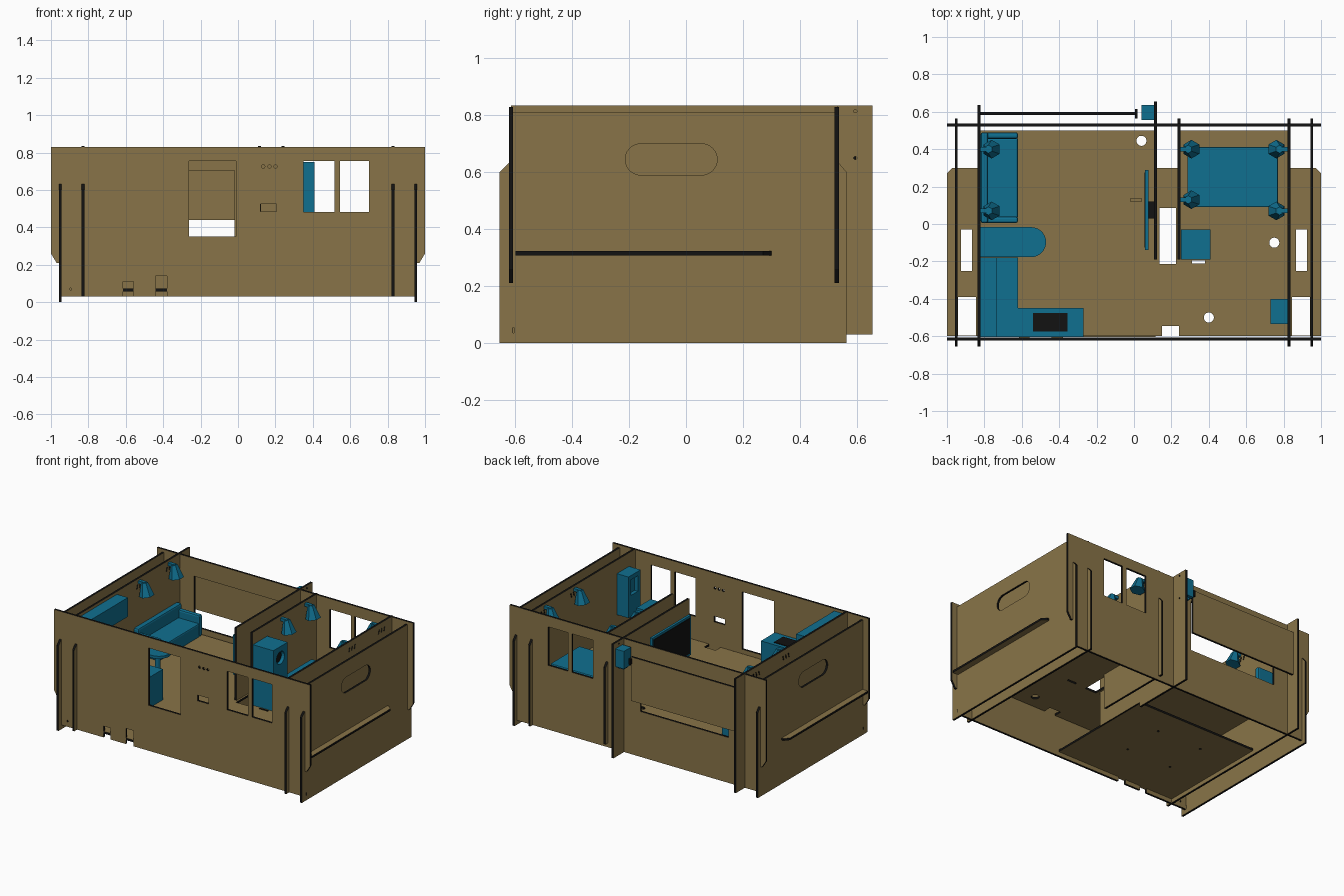
import bpy, bmesh, math
from mathutils import Matrix, Vector

if "Cube" in bpy.data.objects:
    bpy.data.objects.remove(bpy.data.objects["Cube"])


def material(name, col):
    m = bpy.data.materials.new(name)
    m.diffuse_color = (*col, 1)
    m.use_nodes = True
    m.node_tree.nodes["Principled BSDF"].inputs["Base Color"].default_value = m.diffuse_color
    return m


WOOD = material("wood", (0.25, 0.175, 0.065))
TEAL = material("teal", (0.005, 0.16, 0.28))
BLACK = material("dark_edge", (0.006, 0.006, 0.006))
AXES = {  # columns: sheet u, sheet v, sheet normal
    'x': Matrix(((0, 0, 1), (1, 0, 0), (0, 1, 0))),
    'y': Matrix(((1, 0, 0), (0, 0, -1), (0, 1, 0))),
    'z': Matrix.Identity(3)}


def add(name, mesh, *mats):
    for m in mats:
        mesh.materials.append(m)
    ob = bpy.data.objects.new(name, mesh)
    bpy.context.collection.objects.link(ob)
    return ob


def rect(a, b, c, d):
    return [(a, c), (b, c), (b, d), (a, d)]


def oval(cx, cy, r, half=0.0, n=20):
    pts = []
    for i in range(n):
        t = 2 * math.pi * (i + 0.5) / n
        pts.append((cx + r * math.cos(t) + math.copysign(half, math.cos(t)), cy + r * math.sin(t)))
    return pts


def plate(name, axis, pos, outline, holes=(), thick=0.015, face=WOOD, rim=BLACK):
    """Flat sheet cut from an outline with holes; cut edges get the rim colour."""
    cu = bpy.data.curves.new(name, 'CURVE')
    cu.dimensions, cu.fill_mode, cu.extrude = '2D', 'BOTH', thick / 2
    for loop in (outline, *holes):
        s = cu.splines.new('POLY')
        s.points.add(len(loop) - 1)
        for p, (u, v) in zip(s.points, loop):
            p.co = (u, v, 0, 1)
        s.use_cyclic_u = True
    tmp = bpy.data.objects.new(name + "_tmp", cu)
    bpy.context.collection.objects.link(tmp)
    bpy.context.view_layer.update()
    me = bpy.data.meshes.new_from_object(tmp)
    bpy.data.objects.remove(tmp)
    me.materials.clear()
    ob = add(name, me, face, rim)
    bm = bmesh.new()
    bm.from_mesh(me)
    bmesh.ops.remove_doubles(bm, verts=bm.verts, dist=1e-5)
    bmesh.ops.recalc_face_normals(bm, faces=bm.faces)
    for f in bm.faces:
        f.smooth = False
        f.material_index = 0 if abs(f.normal.z) > 0.5 else 1
    mat = AXES[axis].to_4x4()
    mat.translation = AXES[axis] @ Vector((0, 0, -pos if axis == 'y' else pos))
    bm.transform(mat)
    bm.to_mesh(me)
    bm.free()
    return ob


def box(name, x0, x1, y0, y1, z0, z1, mat=TEAL, bevel=0.0):
    bm = bmesh.new()
    bmesh.ops.create_cube(bm, size=1)
    for v in bm.verts:
        v.co = ((x0 + x1) / 2 + v.co.x * (x1 - x0), (y0 + y1) / 2 + v.co.y * (y1 - y0),
                (z0 + z1) / 2 + v.co.z * (z1 - z0))
    me = bpy.data.meshes.new(name)
    bm.to_mesh(me)
    bm.free()
    ob = add(name, me, mat)
    if bevel:
        b = ob.modifiers.new("bevel", 'BEVEL')
        b.width, b.segments = bevel, 2
    return ob


# front wall with ears, door, windows and bottom notches
ear_r = [(0.955, 0.03), (0.955, 0.21), (0.97, 0.21), (1, 0.26), (1, 0.83)]
ear_l = [(-x, z) for x, z in reversed(ear_r)]
notches = [(-0.615, 0.03), (-0.615, 0.11), (-0.56, 0.11), (-0.56, 0.03),
           (-0.44, 0.03), (-0.44, 0.14), (-0.38, 0.14), (-0.38, 0.03)]
windows = [rect(0.35, 0.515, 0.483, 0.755), rect(0.545, 0.70, 0.483, 0.755)]
dots = [oval(x, 0.725, 0.009, n=10) for x in (0.135, 0.168, 0.2)]
plate("front_wall", 'y', -0.615, notches + ear_r + ear_l,
      windows + dots + [rect(-0.263, -0.012, 0.35, 0.755), rect(0.12, 0.205, 0.485, 0.525),
                        oval(-0.895, 0.07, 0.006, n=8)])

# back wall with the long serving opening
plate("back_wall", 'y', 0.53, ear_r + ear_l, windows + [rect(-0.71, -0.02, 0.35, 0.705)])
plate("hatch_panel", 'y', 0.59, rect(-0.83, 0.01, 0.44, 0.75))
box("hatch_knob", 0.005, 0.02, 0.565, 0.615, 0.70, 0.74, BLACK)


# side walls: outer pair with handles, inner pair between rooms and cavity
def side_profile(bottom, top, back_tall=None):
    pts = [(-0.655, bottom), (0.565, bottom), (0.565, 0.6), (0.535, 0.635), (0.535, top)]
    if back_tall:
        pts = [(-0.655, bottom), (back_tall, bottom), (back_tall, top)]
    return pts + [(-0.615, top), (-0.615, 0.64), (-0.655, 0.6)]


for side, s in (("left", -1), ("right", 1)):
    plate(side + "_outer_wall", 'x', s * 0.95, side_profile(0, 0.81),
          [oval(-0.052, 0.645, 0.055, 0.107), rect(-0.61, -0.604, 0.035, 0.055)])
    cable_slots = [[(y + d, 0.765), (y + d + 0.008, 0.765), (y + d + 0.016, 0.795), (y + d + 0.008, 0.795)]
                   for y in (0.07, 0.4) for d in (-0.03, 0, 0.03)]
    plate(side + "_inner_wall", 'x', s * 0.828,
          side_profile(0.03, 0.835, 0.637 if s < 0 else None), cable_slots)

# partitions between living room and bedroom
plate("partition_tall", 'x', 0.115,
      [(-0.19, 0.32), (-0.19, 0.835), (0.655, 0.835), (0.655, 0.03), (0.2, 0.03), (0.2, 0.06), (-0.19, 0.06)],
      [oval(0.595, 0.815, 0.006, n=8), oval(0.595, 0.65, 0.006, n=8)])
plate("partition_short", 'x', 0.24,
      [(-0.19, 0.315), (-0.19, 0.835), (0.535, 0.835), (0.535, 0.635), (0.565, 0.6), (0.565, 0.06), (0.0, 0.06),
       (0.0, 0.315)])

# main floor with side tabs and cut-outs
half = [(0.83, 0.5), (0.83, 0.3), (0.97, 0.3), (1, 0.27), (1, -0.6)]
floor_outline = ([(0.24, -0.6), (0.24, -0.545), (0.15, -0.545), (0.15, -0.6), (-1, -0.6)]
                 + [(-x, y) for x, y in reversed(half[:-1])]
                 + [(0.12, 0.5), (0.12, 0.3), (0.235, 0.3), (0.235, 0.5)] + half)
floor_holes = [oval(0.04, 0.445, 0.027), oval(0.75, -0.1, 0.027), oval(0.4, -0.5, 0.027),
               rect(0.135, 0.225, -0.215, 0.085), rect(-0.02, 0.04, 0.12, 0.137),
               rect(0.31, 0.38, -0.21, -0.195)]
for s in (-1, 1):
    floor_holes += [rect(*sorted((s * 0.865, s * 0.925)), -0.25, -0.03),
                    rect(*sorted((s * 0.845, s * 0.94)), -0.595, -0.39)]
plate("main_floor", 'z', 0.315, floor_outline, floor_holes)

# lower service deck with tabs through the front wall
plate("service_deck", 'z', 0.065,
      [(-0.82, 0.2), (-0.82, -0.605), (-0.615, -0.605), (-0.615, -0.622), (-0.56, -0.622), (-0.56, -0.605),
       (-0.44, -0.605), (-0.44, -0.622), (-0.38, -0.622), (-0.38, -0.605), (0.115, -0.605), (0.115, 0.2)],
      [oval(x, y, 0.008, n=8) for x in (-0.55, -0.2) for y in (-0.3, 0.0)])

# sofa
F = 0.322
box("sofa_seat", -0.8, -0.62, 0.03, 0.46, F, 0.42, bevel=0.01)
box("sofa_back", -0.82, -0.78, 0.005, 0.49, F, 0.51, bevel=0.012)
for name, y in (("front", 0.005), ("rear", 0.455)):
    box("sofa_arm_" + name, -0.8, -0.62, y, y + 0.035, F, 0.475, bevel=0.012)

# half-round table
arc = [(-0.55 + 0.08 * math.cos(t), -0.097 + 0.08 * math.sin(t))
       for t in (math.pi * (i / 14 - 0.5) for i in range(15))]
plate("table_top", 'z', 0.447, arc + [(-0.82, -0.017), (-0.82, -0.177)], (), 0.018, TEAL, TEAL)
plate("table_leg", 'z', 0.38, oval(-0.56, -0.097, 0.018, n=12), (), 0.12, TEAL, TEAL)

# kitchen
plate("kitchen_counter", 'z', 0.43,
      [(-0.82, -0.605), (-0.27, -0.605), (-0.27, -0.45), (-0.62, -0.45), (-0.62, -0.178), (-0.82, -0.178)],
      (), 0.216, TEAL, TEAL)
box("hob", -0.54, -0.355, -0.575, -0.475, 0.53, 0.543, BLACK)
box("wall_cupboard", -0.82, -0.735, -0.603, -0.178, 0.68, 0.815)

# television
box("television_body", 0.06, 0.078, -0.14, 0.29, 0.47, 0.75)
box("television_screen", 0.056, 0.062, -0.125, 0.275, 0.485, 0.735, BLACK)
box("television_bracket", 0.078, 0.11, 0.03, 0.12, 0.57, 0.65, BLACK)

# bed
box("bed", 0.285, 0.77, 0.09, 0.412, F, 0.43, bevel=0.006)

# tall appliance with round porthole
box("appliance_body", 0.25, 0.385, -0.19, -0.03, F, 0.75)
plate("appliance_front", 'x', 0.397, rect(-0.19, -0.03, F, 0.75), [oval(-0.11, 0.67, 0.045)], 0.024, TEAL, TEAL)
plate("appliance_porthole", 'x', 0.387, oval(-0.11, 0.67, 0.036), (), 0.006, BLACK)

# wash cabinet with recessed panel
box("cabinet_body", 0.755, 0.82, -0.535, -0.40, 0.45, 0.74)
plate("cabinet_front", 'x', 0.742, rect(-0.535, -0.40, 0.45, 0.74), [rect(-0.505, -0.43, 0.6, 0.71)], 0.026,
      TEAL, TEAL)

# outdoor lamp on the tall partition
box("outdoor_lamp", 0.04, 0.108, 0.555, 0.635, 0.67, 0.795)
box("outdoor_lamp_base", 0.055, 0.1, 0.575, 0.615, 0.655, 0.67)


# hexagonal wall lamps leaning away from their wall
def wall_lamp(name, wall_x, y, s):
    bm = bmesh.new()
    bmesh.ops.create_cone(bm, cap_ends=True, segments=6, radius1=0.05, radius2=0.022, depth=0.09)
    bm.transform(Matrix.Translation((wall_x + s * 0.05, y, 0.77)) @ Matrix.Rotation(-s * 0.2, 4, 'Y'))
    me = bpy.data.meshes.new(name)
    bm.to_mesh(me)
    bm.free()
    add(name, me, TEAL)
    box(name + "_arm", *sorted((wall_x, wall_x + s * 0.05)), y - 0.012, y + 0.012, 0.8, 0.82)


for room, x, s in (("sofa", -0.82, 1), ("bed_left", 0.248, 1), ("bed_right", 0.82, -1)):
    for pos, y in (("front", 0.07 if room != "bed_left" else 0.13), ("rear", 0.4)):
        wall_lamp(f"{room}_{pos}_lamp", x, y, s)
